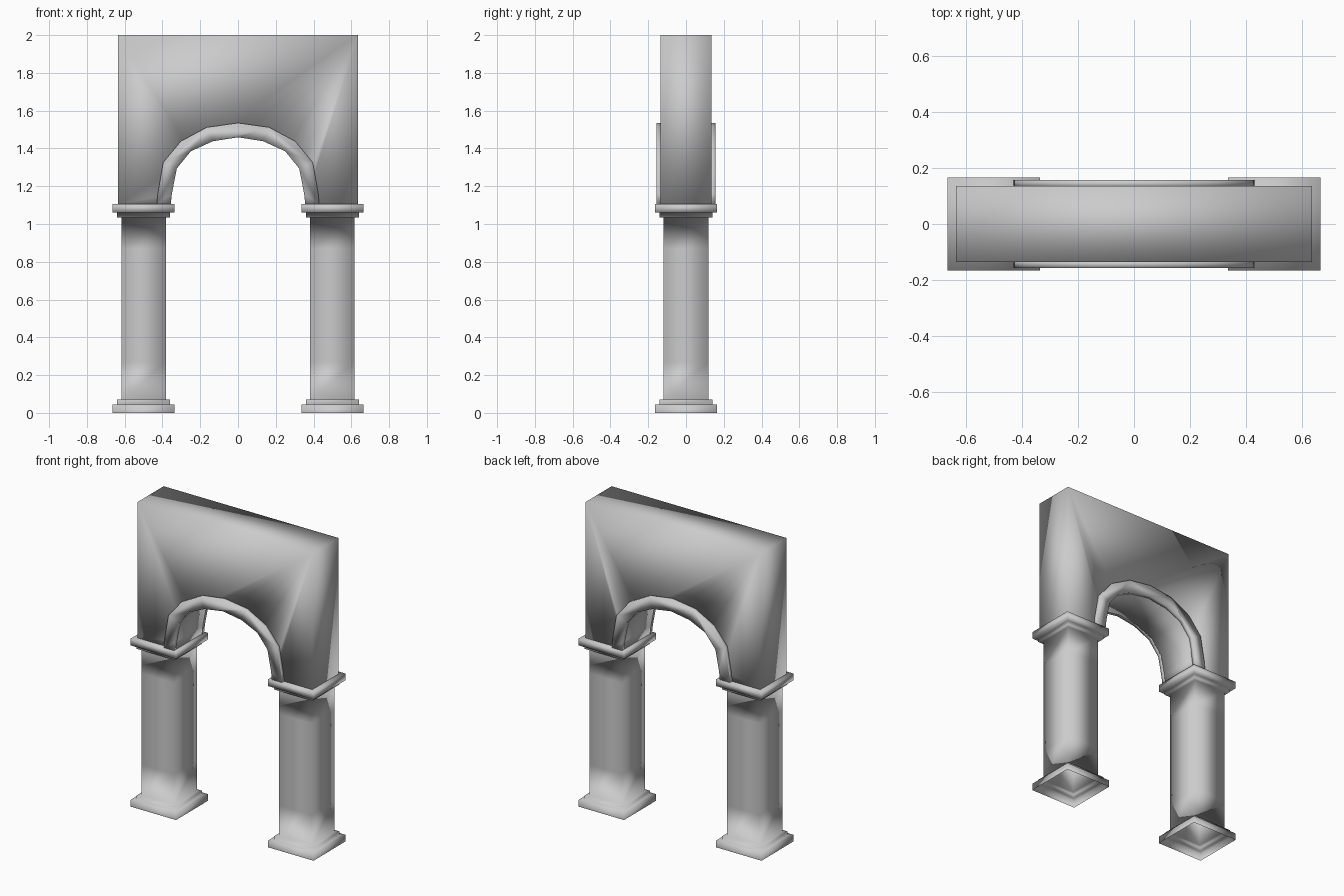
import bpy, bmesh

cube = bpy.data.objects.get("Cube")
if cube:
    bpy.data.objects.remove(cube, do_unlink=True)

stone = bpy.data.materials.new("grey_stone")
stone.use_nodes = True
stone.diffuse_color = (0.6, 0.6, 0.6, 1)
stone.node_tree.nodes["Principled BSDF"].inputs["Base Color"].default_value = (0.6, 0.6, 0.6, 1)


def finish(bm, name):
    """Turn a bmesh into a smooth stone object."""
    bmesh.ops.recalc_face_normals(bm, faces=bm.faces)
    for f in bm.faces:
        f.smooth = True
    mesh = bpy.data.meshes.new(name)
    bm.to_mesh(mesh)
    bm.free()
    mesh.materials.append(stone)
    obj = bpy.data.objects.new(name, mesh)
    bpy.context.collection.objects.link(obj)
    return obj


def pillar(name, cx, profile):
    """Stack square rings of (half width, height), open at the foot."""
    bm = bmesh.new()
    rings = [[bm.verts.new((cx + sx * h, sy * h, z))
              for sx, sy in ((-1, -1), (1, -1), (1, 1), (-1, 1))] for h, z in profile]
    for a, b in zip(rings, rings[1:]):
        for i in range(4):
            j = (i + 1) % 4
            bm.faces.new((a[i], a[j], b[j], b[i]))
    bm.faces.new(rings[-1])
    finish(bm, name)


def slab(name, outline, y0, y1):
    """Extrude an x-z outline from y0 to y1."""
    bm = bmesh.new()
    face = bm.faces.new([bm.verts.new((x, y0, z)) for x, z in outline])
    new = bmesh.ops.extrude_face_region(bm, geom=[face], use_keep_orig=True)["geom"]
    for v in new:
        if isinstance(v, bmesh.types.BMVert):
            v.co.y = y1
    finish(bm, name)


def mirrored(half):
    """Complete a left half ending on the centre line."""
    return half + [(-x, z) for x, z in reversed(half[:-1])]


SPRING = 1.105
inner = mirrored([(-0.356, SPRING), (-0.35, 1.16), (-0.324, 1.294),
                  (-0.25, 1.385), (-0.134, 1.438), (0, 1.459)])
outer = mirrored([(-0.43, SPRING), (-0.425, 1.16), (-0.396, 1.326),
                  (-0.303, 1.438), (-0.165, 1.512), (0, 1.535)])

# Square pillars with stepped base and capital
steps = [(0.165, 0), (0.165, 0.045), (0.14, 0.045), (0.14, 0.07), (0.118, 0.07),
         (0.118, 0.27), (0.118, 0.87), (0.118, 1.035), (0.14, 1.035),
         (0.14, 1.06), (0.165, 1.06), (0.165, SPRING)]
for side, cx in (("left", 0.5), ("right", -0.5)):
    pillar(side + "_pillar", cx, steps)

# Wall with the arched opening
slab("arch_wall", inner + [(0.635, SPRING), (0.635, 2), (-0.635, 2), (-0.635, SPRING)],
     -0.135, 0.135)

# Raised trim around the opening on both faces
for side, s in (("front", -1), ("back", 1)):
    slab(side + "_arch_trim", inner + outer[::-1], s * 0.13, s * 0.157)
